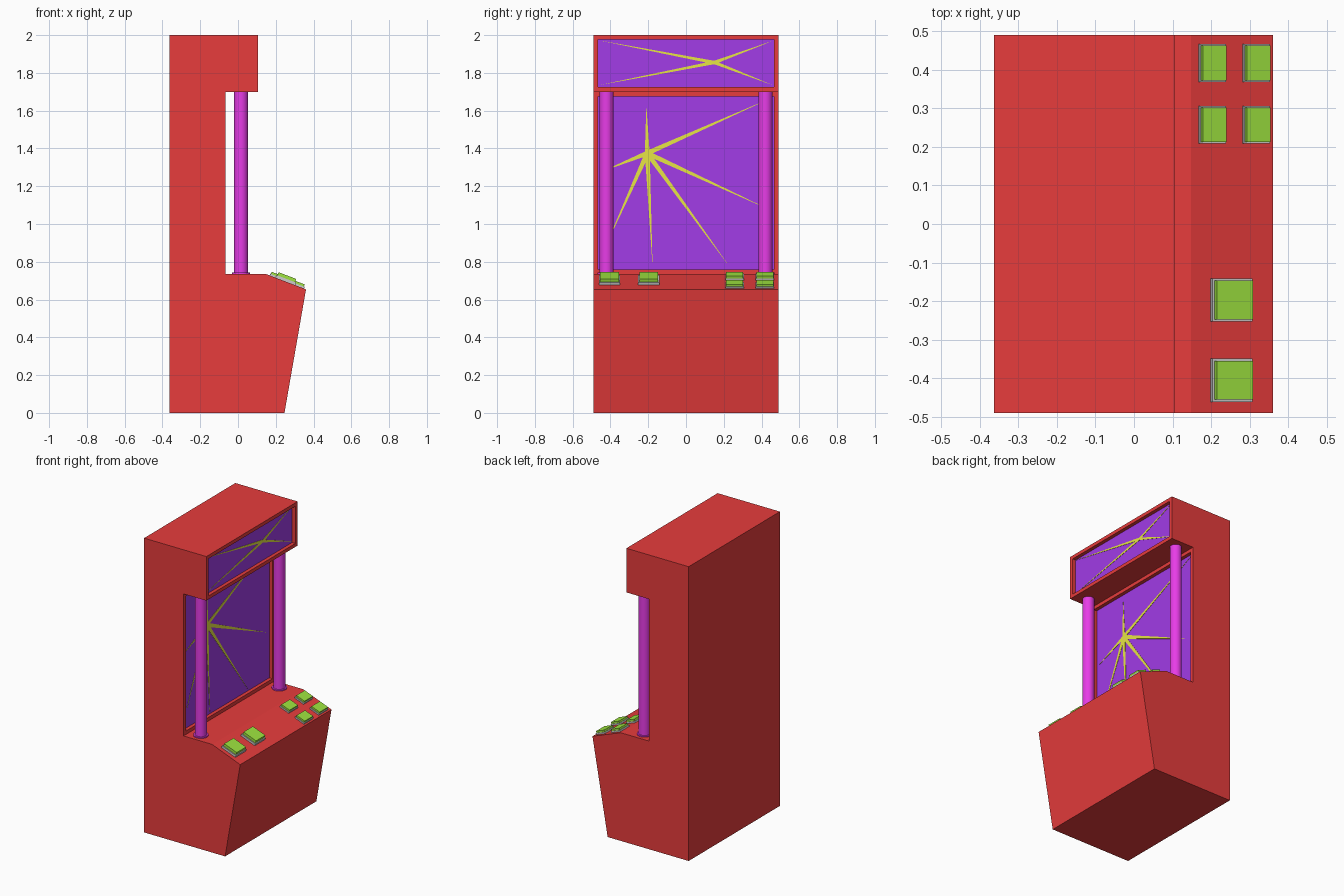
import bpy, bmesh, math
from mathutils import Vector, Matrix

if "Cube" in bpy.data.objects:
    bpy.data.objects.remove(bpy.data.objects["Cube"])


def material(name, rgb):
    m = bpy.data.materials.new(name)
    m.diffuse_color = (*rgb, 1)
    m.use_nodes = True
    m.node_tree.nodes["Principled BSDF"].inputs["Base Color"].default_value = m.diffuse_color
    return m


RED = material("red", (0.80, 0.045, 0.045))
PURPLE = material("purple", (0.36, 0.045, 0.80))
YELLOW = material("yellow", (0.80, 0.78, 0.06))
MAGENTA = material("magenta", (0.80, 0.045, 0.80))
GREEN = material("green", (0.34, 0.77, 0.05))


def finish(name, bm, mat=None):
    bmesh.ops.recalc_face_normals(bm, faces=bm.faces)
    me = bpy.data.meshes.new(name)
    bm.to_mesh(me)
    bm.free()
    ob = bpy.data.objects.new(name, me)
    bpy.context.collection.objects.link(ob)
    if mat:
        me.materials.append(mat)
    return ob


def box(name, size, matrix, mat=None):
    bm = bmesh.new()
    bmesh.ops.create_cube(bm, size=1, matrix=matrix @ Matrix.Diagonal((*size, 1)))
    return finish(name, bm, mat)


# Cabinet: side profile (x, z) extruded across the width, two faces recessed
HALF_W = 0.49
SLOPE_TOP, SLOPE_END = (0.148, 0.735), (0.36, 0.654)
SCREEN_X, MARQUEE_X, RIM, DEPTH = -0.066, 0.105, 0.024, 0.03
profile = [(-0.363, 0), (0.246, 0), SLOPE_END, SLOPE_TOP, (SCREEN_X, 0.735),
           (SCREEN_X, 1.70), (MARQUEE_X, 1.70), (MARQUEE_X, 2), (-0.363, 2)]
bm = bmesh.new()
side = bm.faces.new([bm.verts.new((x, -HALF_W, z)) for x, z in profile])
ext = bmesh.ops.extrude_face_region(bm, geom=[side], use_keep_orig=True)
bmesh.ops.translate(bm, vec=(0, 2 * HALF_W, 0),
                    verts=[v for v in ext["geom"] if isinstance(v, bmesh.types.BMVert)])
bmesh.ops.recalc_face_normals(bm, faces=bm.faces)
recessed = [f for f in bm.faces if f.normal.x > 0.99]
bmesh.ops.inset_individual(bm, faces=recessed, thickness=RIM, use_even_offset=True)
bmesh.ops.inset_individual(bm, faces=recessed, thickness=0, depth=-DEPTH)
finish("cabinet", bm, RED)


# Glowing panels with a burst of tapered rays
def panel(name, face_x, z0, z1, hub, tips, half_width):
    x = face_x - DEPTH + 0.003
    box(name, (0.006, 2 * (HALF_W - RIM), z1 - z0 - 2 * RIM),
        Matrix.Translation((x, 0, (z0 + z1) / 2)), PURPLE)
    bm = bmesh.new()
    centre = Vector((x + 0.005, *hub))
    for y, z in tips:
        tip = Vector((x + 0.005, y, z))
        across = (tip - centre).cross(Vector((1, 0, 0))).normalized() * half_width
        ray = bm.faces.new([bm.verts.new(p) for p in
                            (centre - across, centre + across, tip)])
        top = bmesh.ops.extrude_face_region(bm, geom=[ray], use_keep_orig=True)
        bmesh.ops.translate(bm, vec=(-0.003, 0, 0),
                            verts=[v for v in top["geom"] if isinstance(v, bmesh.types.BMVert)])
    finish(name + "_rays", bm, YELLOW)


panel("screen", SCREEN_X, 0.735, 1.70, (-0.205, 1.375),
      [(-0.21, 1.625), (0.44, 1.662), (0.44, 1.077), (0.23, 0.775),
       (-0.177, 0.775), (-0.42, 0.895), (-0.44, 1.28)], 0.013)
panel("marquee", MARQUEE_X, 1.70, 2.0, (0.15, 1.855),
      [(-0.46, 1.972), (0.46, 1.97), (0.46, 1.735), (-0.46, 1.735)], 0.009)

# Columns with a thin base collar
for sign, label in ((-1, "left"), (1, "right")):
    for part, r, z0, z1 in (("column", 0.037, 0.735, 1.70),
                            ("column_collar", 0.047, 0.733, 0.742)):
        bm = bmesh.new()
        bmesh.ops.create_cone(bm, cap_ends=True, segments=24, radius1=r, radius2=r,
                              depth=z1 - z0,
                              matrix=Matrix.Translation((0.016, sign * 0.421, (z0 + z1) / 2)))
        ob = finish(f"{label}_{part}", bm, MAGENTA)
        bpy.ops.object.select_all(action="DESELECT")
        ob.select_set(True)
        bpy.context.view_layer.objects.active = ob
        bpy.ops.object.shade_smooth_by_angle()

# Buttons lying on the sloped control deck: grey base and green cap
fall = (SLOPE_TOP[1] - SLOPE_END[1]) / (SLOPE_END[0] - SLOPE_TOP[0])


def button(name, x, y, length, width, base_h, cap_h, lip):
    z = SLOPE_TOP[1] - (x - SLOPE_TOP[0]) * fall
    place = Matrix.Translation((x, y, z)) @ Matrix.Rotation(math.atan(fall), 4, "Y")
    box(name + "_base", (length, width, base_h),
        place @ Matrix.Translation((0, 0, base_h / 2)))
    box(name + "_cap", (length - 2 * lip, width - 2 * lip, cap_h),
        place @ Matrix.Translation((0, 0, base_h + cap_h / 2)), GREEN)


for i, y in enumerate((-0.405, -0.197)):
    button(f"large_button_{i + 1}", 0.250, y, 0.112, 0.112, 0.015, 0.018, 0.006)
for i, x in enumerate((0.201, 0.315)):
    for j, y in enumerate((0.257, 0.417)):
        button(f"small_button_{2 * i + j + 1}", x, y, 0.073, 0.098, 0.01, 0.012, 0.004)
